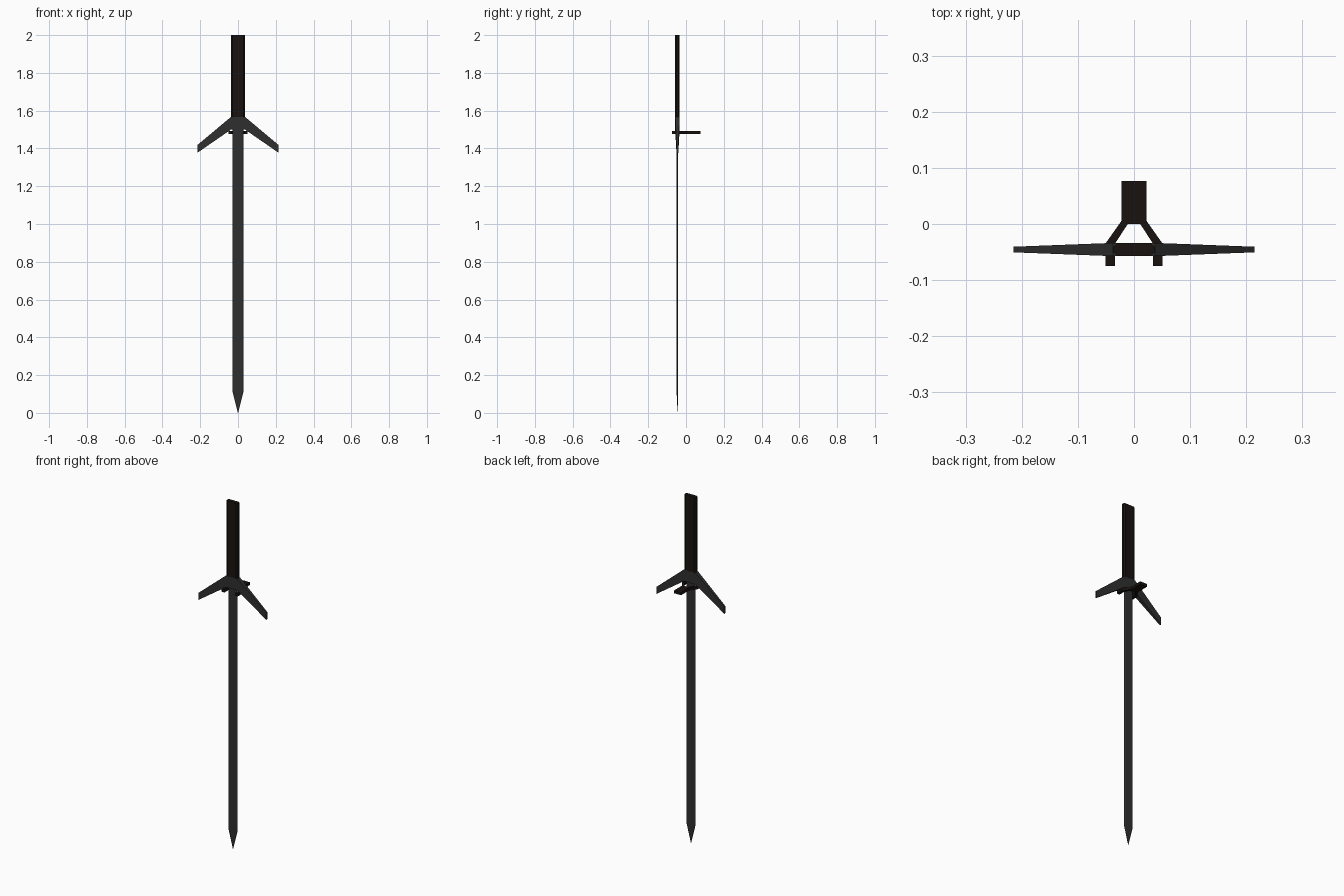
import bpy, bmesh

if "Cube" in bpy.data.objects:
    bpy.data.objects.remove(bpy.data.objects["Cube"])

CY = -0.0455  # depth of the sword's centre plane


def material(name, color):
    m = bpy.data.materials.new(name)
    m.diffuse_color = (*color, 1)
    m.use_nodes = True
    m.node_tree.nodes["Principled BSDF"].inputs["Base Color"].default_value = m.diffuse_color
    return m


steel = material("dark_steel", (0.028, 0.028, 0.029))
leather = material("dark_leather", (0.009, 0.006, 0.005))


def loft(name, sections, mat):
    """Skin a list of equal-length point loops and cap both ends."""
    bm = bmesh.new()
    rings = [[bm.verts.new(p) for p in s] for s in sections]
    for a, b in zip(rings, rings[1:]):
        n = len(a)
        for i in range(n):
            bm.faces.new((a[i], a[(i + 1) % n], b[(i + 1) % n], b[i]))
    bm.faces.new(rings[0])
    bm.faces.new(rings[-1])
    bmesh.ops.remove_doubles(bm, verts=bm.verts, dist=1e-5)
    bmesh.ops.recalc_face_normals(bm, faces=bm.faces)
    me = bpy.data.meshes.new(name)
    bm.to_mesh(me)
    bm.free()
    me.materials.append(mat)
    ob = bpy.data.objects.new(name, me)
    bpy.context.collection.objects.link(ob)
    return ob


def chamfered(w, d, cx, cd, z):
    """Octagonal cross-section: half width w, half depth d, chamfer cx by cd."""
    pts = [(w, d - cd), (w - cx, d), (cx - w, d), (-w, d - cd),
           (-w, cd - d), (cx - w, -d), (w - cx, -d), (w, cd - d)]
    return [(x, CY + y, z) for x, y in pts]


# blade: thin bar with bevelled edges running down to a point
loft("blade", [chamfered(0.0285, 0.004, 0.006, 0.003, 1.53),
               chamfered(0.0285, 0.004, 0.006, 0.003, 0.11),
               chamfered(0.0006, 0.0006, 0.0001, 0.0001, 0.0)], steel)

# grip: flattened bar with chamfered corners
loft("grip", [chamfered(0.0365, 0.0115, 0.008, 0.006, z) for z in (1.54, 2.0)], leather)

# crossguard: swept-down arms that thin out toward the tips
arm = [(-0.215, 1.418, 1.377, 0.005), (-0.037, 1.567, 1.50, 0.0118),
       (0.037, 1.567, 1.50, 0.0118), (0.215, 1.418, 1.377, 0.005)]
loft("crossguard", [[(x, CY - t, lo), (x, CY + t, lo), (x, CY + t, hi), (x, CY - t, hi)]
                    for x, hi, lo, t in arm], steel)

# fork: flat rear tab with two prongs straddling the blade
Z0, Z1 = 1.477, 1.493


def flat(name, outline):
    return loft(name, [[(x, y, z) for x, y in outline] for z in (Z0, Z1)], leather)


flat("fork_tab", [(-0.022, 0.0), (0.022, 0.0), (0.022, 0.077), (-0.022, 0.077)])
for side, s in (("left", -1), ("right", 1)):
    outline = [(0.011, 0.0), (0.022, 0.006), (0.051, -0.035),
               (0.051, -0.075), (0.034, -0.075), (0.034, -0.035)]
    flat("fork_prong_" + side, [(s * x, y) for x, y in outline])
